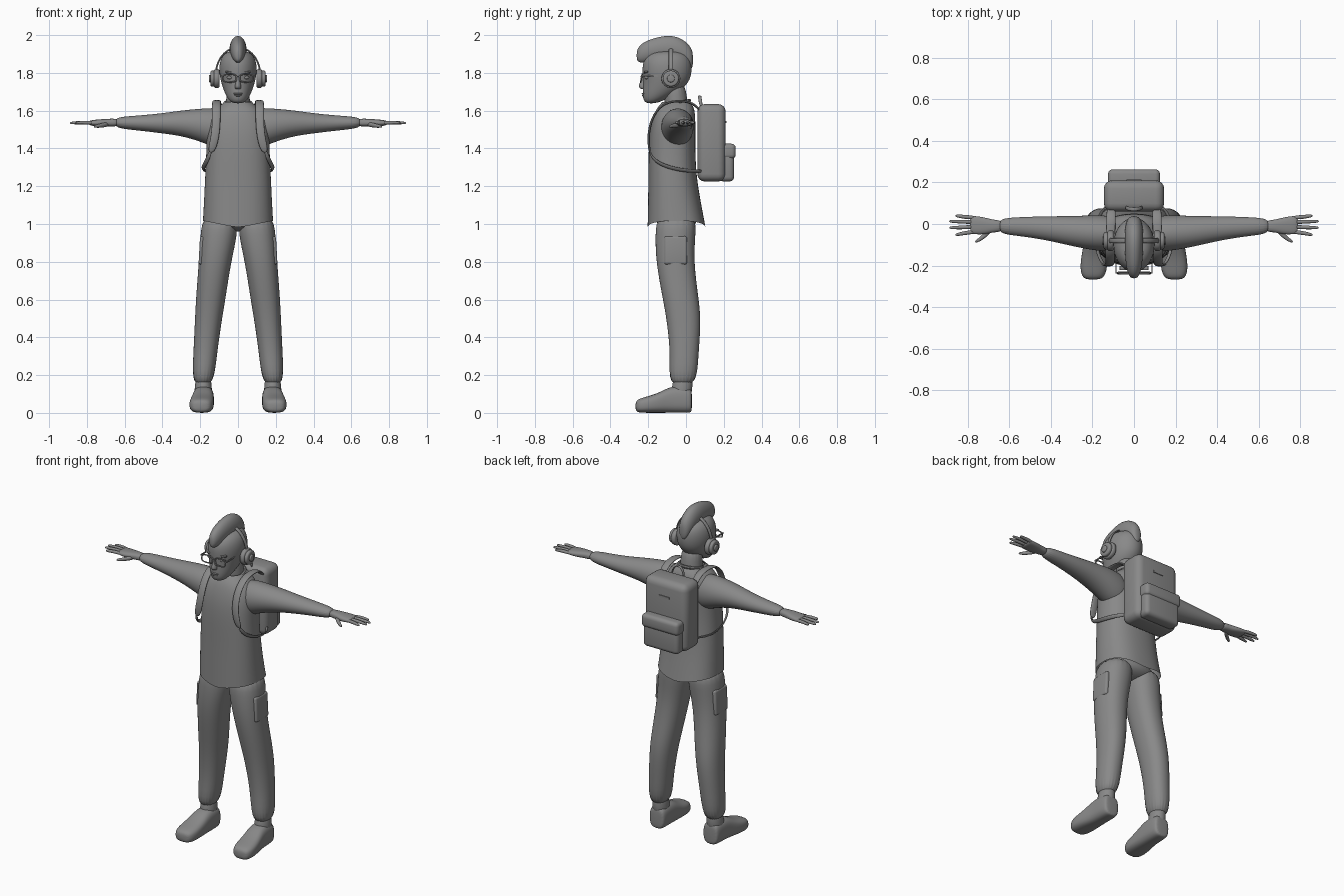
import bpy, bmesh
from math import cos, sin, pi, copysign, radians
from mathutils import Matrix, Vector

cube = bpy.data.objects.get("Cube")
if cube:
    bpy.data.objects.remove(cube)

GREY = (.25, .25, .25, 1)
clay = bpy.data.materials.new("plain grey")
clay.use_nodes = True
clay.diffuse_color = GREY
clay.node_tree.nodes["Principled BSDF"].inputs["Base Color"].default_value = GREY


def finish(name, bm, mirror=False, levels=0, thickness=0):
    """Turn a bmesh into a shaded object, optionally mirrored and subdivided."""
    bmesh.ops.recalc_face_normals(bm, faces=bm.faces)
    mesh = bpy.data.meshes.new(name)
    bm.to_mesh(mesh)
    bm.free()
    mesh.materials.append(clay)
    obj = bpy.data.objects.new(name, mesh)
    bpy.context.collection.objects.link(obj)
    bpy.ops.object.select_all(action='DESELECT')
    bpy.context.view_layer.objects.active = obj
    obj.select_set(True)
    if levels:
        mesh.shade_smooth()
    else:
        bpy.ops.object.shade_smooth_by_angle(angle=radians(40))
    if thickness:
        solid = obj.modifiers.new("Solidify", 'SOLIDIFY')
        solid.thickness = thickness
        solid.offset = 0
    if mirror:
        flip = obj.modifiers.new("Mirror", 'MIRROR')
        flip.use_mirror_merge = False
    if levels:
        sub = obj.modifiers.new("Subdivision", 'SUBSURF')
        sub.levels = sub.render_levels = levels
    return obj


def loft(name, axis, sections, power=2, caps=True, mirror=False, sides=20, shape=None):
    """Skin rounded cross-sections (x, y, z, radius, radius) set across one axis."""
    bm = bmesh.new()
    rings = []
    for x, y, z, ra, rb in sections:
        ring = []
        for i in range(sides):
            c, s = cos(2 * pi * i / sides), sin(2 * pi * i / sides)
            a = ra * copysign(abs(c) ** (2 / power), c)
            b = rb * copysign(abs(s) ** (2 / power), s)
            offset = {'X': (0, a, b), 'Y': (a, 0, b), 'Z': (a, b, 0)}[axis]
            ring.append(bm.verts.new(Vector((x, y, z)) + Vector(offset)))
        rings.append(ring)
    for low, high in zip(rings, rings[1:]):
        for i in range(sides):
            j = (i + 1) % sides
            bm.faces.new((low[i], low[j], high[j], high[i]))
    if caps:
        bm.faces.new(rings[0])
        bm.faces.new(rings[-1])
    if shape:
        shape(rings)
    return finish(name, bm, mirror, levels=2)


def ribbon(name, points, half_width, thickness, mirror=False):
    """Thin strap that follows points and spreads along half_width."""
    bm = bmesh.new()
    w = Vector(half_width)
    pairs = [(bm.verts.new(Vector(p) - w), bm.verts.new(Vector(p) + w)) for p in points]
    for (a, b), (c, d) in zip(pairs, pairs[1:]):
        bm.faces.new((a, b, d, c))
    return finish(name, bm, mirror, levels=2, thickness=thickness)


def box(name, centre, size, bevel=0, mirror=False, tilt=0):
    bm = bmesh.new()
    place = Matrix.Translation(centre) @ Matrix.Rotation(tilt, 4, 'Y')
    bmesh.ops.create_cube(bm, size=1, matrix=place @ Matrix.Diagonal((*size, 1)))
    if bevel:
        bmesh.ops.bevel(bm, geom=bm.edges[:], offset=bevel, segments=4,
                        profile=.5, affect='EDGES')
    return finish(name, bm, mirror)


def ball(name, centre, radii, mirror=False):
    bm = bmesh.new()
    bmesh.ops.create_uvsphere(bm, u_segments=24, v_segments=14, radius=1,
                              matrix=Matrix.Translation(centre) @ Matrix.Diagonal((*radii, 1)))
    return finish(name, bm, mirror)


def disc(name, x, radius, depth):
    """Rounded disc facing sideways, one on each side of the head."""
    bm = bmesh.new()
    bmesh.ops.create_cone(bm, cap_ends=True, segments=32, radius1=radius, radius2=radius,
                          depth=depth, matrix=Matrix.Translation((x, -.08, 1.77))
                          @ Matrix.Rotation(pi / 2, 4, 'Y'))
    rims = [e for e in bm.edges if all(len(f.verts) == 4 for f in e.link_faces) is False]
    bmesh.ops.bevel(bm, geom=rims, offset=depth * .35, segments=3, profile=.5, affect='EDGES')
    return finish(name, bm, mirror=True)


def hoop(name, centre, rx, ry, tube, tilt, mirror=False, power=2):
    """Closed oval tube."""
    bm = bmesh.new()
    place = Matrix.Translation(centre) @ Matrix.Rotation(tilt, 4, 'X')
    rings = []
    for i in range(32):
        c, s = cos(pi * i / 16), sin(pi * i / 16)
        core = Vector((rx * copysign(abs(c) ** (2 / power), c),
                       ry * copysign(abs(s) ** (2 / power), s), 0))
        out = Vector((c, s, 0))
        rings.append([bm.verts.new(place @ (core + tube * (out * cos(t * pi / 4)
                      + Vector((0, 0, sin(t * pi / 4)))))) for t in range(8)])
    for i, ring in enumerate(rings):
        after = rings[(i + 1) % len(rings)]
        for t in range(8):
            u = (t + 1) % 8
            bm.faces.new((ring[t], ring[u], after[u], after[t]))
    return finish(name, bm, mirror)


# Clothes
def curve_hem(rings):
    for v in rings[0]:
        v.co.z += .2 * abs(v.co.x)


loft("shirt", 'Z', [
    (0, -.05, .98, .188, .155), (0, -.06, 1.1, .183, .143), (0, -.072, 1.25, .176, .128),
    (0, -.075, 1.4, .168, .125), (0, -.07, 1.5, .17, .122), (0, -.062, 1.57, .155, .112),
    (0, -.055, 1.615, .115, .1), (0, -.052, 1.645, .072, .075)],
    power=2.4, caps=False, shape=curve_hem)
hoop("collar", (0, -.055, 1.638), .07, .075, .009, radians(12))
loft("sleeve", 'X', [
    (.05, -.05, 1.5, .08, .1), (.13, -.046, 1.51, .088, .105), (.2, -.042, 1.524, .085, .088),
    (.3, -.034, 1.534, .073, .068), (.42, -.02, 1.533, .058, .051),
    (.55, -.012, 1.535, .046, .038), (.66, -.01, 1.537, .037, .028)], mirror=True)
ball("hips", (0, -.05, 1.02), (.165, .105, .06))
loft("trouser_leg", 'Z', [
    (.095, -.05, 1.05, .09, .105), (.1, -.056, .95, .1, .108), (.122, -.06, .8, .086, .101),
    (.145, -.027, .6, .079, .096), (.158, -.01, .48, .071, .091),
    (.175, -.008, .3, .063, .074), (.187, -.02, .135, .057, .077)],
    power=2.2, mirror=True)
box("thigh_pocket", (.185, -.055, .86), (.04, .12, .15), .012, True, radians(-3))

# Shoes
loft("shoe", 'Y', [
    (.182, .032, .062, .04, .055), (.182, .022, .068, .053, .068), (.183, -.05, .072, .056, .072),
    (.185, -.1, .066, .058, .066), (.19, -.15, .052, .063, .052), (.194, -.21, .043, .066, .043),
    (.196, -.25, .038, .056, .037), (.197, -.268, .035, .035, .024)], power=2.8, mirror=True)
loft("ankle", 'Z', [(.184, -.025, .08, .05, .055), (.184, -.02, .14, .045, .055),
                    (.183, -.015, .2, .04, .05)], mirror=True)

# Hands
loft("palm", 'X', [
    (.63, -.01, 1.537, .028, .021), (.68, -.01, 1.537, .03, .021), (.72, -.009, 1.535, .042, .02),
    (.77, -.005, 1.535, .045, .016), (.79, -.004, 1.535, .04, .011)], power=2.4, mirror=True)
for label, y, tip, spread in (("index", -.037, .86, -.014), ("middle", -.014, .888, -.004),
                              ("ring", .009, .89, .004), ("little", .03, .86, .009)):
    loft(label + "_finger", 'X', [
        (.76, y, 1.535, .011, .011), (.82, y + spread / 2, 1.538, .01, .01),
        (tip - .01, y + spread, 1.535, .008, .008), (tip, y + spread, 1.534, .004, .004)],
        sides=10, mirror=True)
loft("thumb", 'X', [
    (.68, -.02, 1.53, .016, .014), (.715, -.052, 1.523, .016, .013),
    (.745, -.076, 1.518, .011, .01), (.765, -.086, 1.516, .005, .005)], sides=10, mirror=True)

# Head and face
loft("neck", 'Z', [(0, -.05, 1.59, .07, .065), (0, -.052, 1.65, .062, .06),
                   (0, -.065, 1.76, .062, .06)])
loft("head", 'Z', [
    (0, -.185, 1.638, .03, .028), (0, -.165, 1.662, .054, .064), (0, -.132, 1.7, .074, .099),
    (0, -.105, 1.75, .091, .123), (0, -.1, 1.8, .101, .132), (0, -.1, 1.85, .1, .132),
    (0, -.098, 1.892, .085, .115), (0, -.098, 1.918, .05, .07)])
loft("nose", 'Z', [(0, -.215, 1.79, .01, .016), (0, -.224, 1.75, .012, .02),
                   (0, -.228, 1.725, .019, .026), (0, -.218, 1.712, .014, .018)], sides=12)
ball("upper_lip", (0, -.219, 1.69), (.026, .016, .006))
ball("lower_lip", (0, -.217, 1.68), (.022, .016, .006))
ball("eye", (.04, -.206, 1.775), (.02, .014, .01), mirror=True)
box("eyebrow", (.045, -.212, 1.803), (.05, .02, .01), .004, True, radians(-8))
loft("hair_crest", 'Y', [
    (0, -.262, 1.892, .012, .025), (0, -.245, 1.9, .028, .048), (0, -.2, 1.915, .04, .062),
    (0, -.1, 1.932, .046, .071), (0, -.03, 1.918, .045, .071), (0, .02, 1.882, .036, .066),
    (0, .038, 1.868, .018, .04)])

# Glasses
hoop("lens_frame", (.044, -.236, 1.772), .036, .021, .004, radians(80), True, power=3)
box("glasses_bridge", (0, -.237, 1.78), (.02, .006, .006))
box("glasses_arm", (.086, -.165, 1.785), (.005, .145, .008), mirror=True)

# Headphones
disc("ear_cushion", .113, .05, .03)
disc("ear_shell", .134, .042, .024)
disc("ear_button", .147, .02, .014)
ribbon("headband", [(.118 * cos(pi * i / 16), -.08, 1.79 + .145 * sin(pi * i / 16))
                    for i in range(17)], (0, .013, 0), .01)

# Backpack
box("backpack_body", (0, .135, 1.43), (.29, .15, .41), .04)
box("backpack_pocket", (0, .215, 1.315), (.24, .08, .18), .025)
box("pocket_flap", (0, .218, 1.385), (.25, .09, .08), .022)
box("backpack_label", (0, .21, 1.54), (.07, .008, .012))
ribbon("carry_handle", [(-.04, .08, 1.62), (-.035, .075, 1.66), (0, .07, 1.685),
                        (.035, .075, 1.66), (.04, .08, 1.62)], (0, .01, 0), .008)
ribbon("shoulder_strap", [
    (.11, .08, 1.59), (.11, .04, 1.645), (.113, -.05, 1.655), (.116, -.13, 1.635),
    (.114, -.183, 1.56), (.12, -.203, 1.46), (.145, -.19, 1.37)], (.024, 0, 0), .014, True)
ribbon("lower_strap", [
    (.142, -.194, 1.39), (.162, -.175, 1.34), (.182, -.11, 1.305), (.187, -.03, 1.286),
    (.17, .04, 1.28), (.13, .09, 1.28)], (.008, 0, .01), .01, True)
